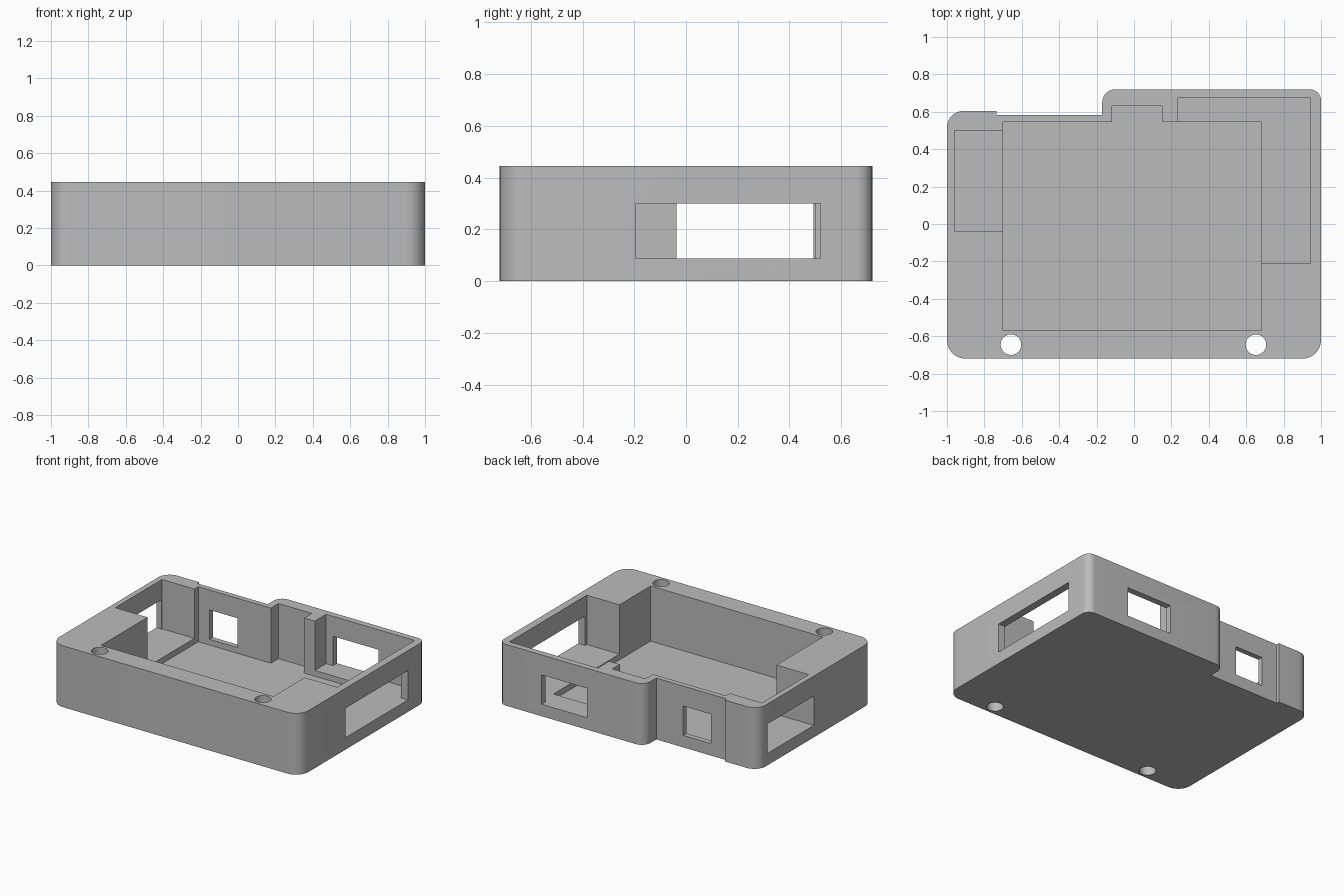
import bpy, bmesh, math

old = bpy.data.objects.get("Cube")
if old:
    bpy.data.objects.remove(old, do_unlink=True)

HEIGHT = 0.445
FLOOR, LEDGE, SLOT_TOP = 0.045, 0.087, 0.30

grey = bpy.data.materials.new("matte grey")
grey.use_nodes = True
colour = (0.5, 0.5, 0.5, 1)
grey.diffuse_color = colour
grey.node_tree.nodes["Principled BSDF"].inputs["Base Color"].default_value = colour


def prism(name, outline, z0, z1):
    """Extrude a closed counter-clockwise outline from z0 to z1."""
    bm = bmesh.new()
    base = bm.faces.new([bm.verts.new((x, y, z0)) for x, y in outline])
    top = bmesh.ops.extrude_face_region(bm, geom=[base])["geom"]
    verts = [v for v in top if isinstance(v, bmesh.types.BMVert)]
    bmesh.ops.translate(bm, verts=verts, vec=(0, 0, z1 - z0))
    bmesh.ops.recalc_face_normals(bm, faces=bm.faces)
    mesh = bpy.data.meshes.new(name)
    bm.to_mesh(mesh)
    bm.free()
    obj = bpy.data.objects.new(name, mesh)
    bpy.context.collection.objects.link(obj)
    mesh.materials.append(grey)
    return obj


def arc(cx, cy, r, start, end, steps=10):
    angles = [math.radians(start + (end - start) * i / steps) for i in range(steps + 1)]
    return [(cx + r * math.cos(a), cy + r * math.sin(a)) for a in angles]


def box(name, x0, x1, y0, y1, z0, z1):
    return prism(name, [(x0, y0), (x1, y0), (x1, y1), (x0, y1)], z0, z1)


# Outer shell with rounded corners and a stepped back
outline = (arc(-0.9, -0.62, 0.1, 180, 270) + arc(0.9, -0.62, 0.1, 270, 360)
           + arc(0.94, 0.66, 0.06, 0, 90) + arc(-0.10, 0.65, 0.07, 90, 180)
           + [(-0.17, 0.583), (-0.735, 0.583), (-0.735, 0.605)]
           + arc(-0.91, 0.515, 0.09, 90, 180))
case = prism("open_case", outline, 0, HEIGHT)

OVER = HEIGHT + 0.1
cutters = [
    # Main cavity and its back notch, then the raised side pockets
    box("main_cavity", -0.70, 0.683, -0.57, 0.545, FLOOR, OVER),
    box("back_notch", -0.118, 0.15, 0.4, 0.632, FLOOR, OVER),
    box("left_pocket", 0.235, 0.945, -0.212, 0.675, LEDGE, OVER),
    box("right_pocket", -0.96, -0.6, -0.037, 0.50, LEDGE, OVER),
    # Port openings in the sides and the back
    box("left_slot", 0.8, 1.1, -0.193, 0.52, LEDGE, SLOT_TOP),
    box("right_slot", -1.1, -0.8, -0.037, 0.493, LEDGE, SLOT_TOP),
    box("back_wide_window", 0.29, 0.655, 0.6, 0.8, LEDGE, SLOT_TOP),
    box("back_square_window", -0.61, -0.385, 0.5, 0.7, LEDGE, SLOT_TOP),
]
# Screw holes at the front
for x in (-0.658, 0.652):
    cutters.append(prism("screw_hole", arc(x, -0.645, 0.055, 0, 350, 35), -0.1, OVER))

bpy.context.view_layer.objects.active = case
for cutter in cutters:
    mod = case.modifiers.new(cutter.name, "BOOLEAN")
    mod.operation = "DIFFERENCE"
    mod.solver = "EXACT"
    mod.object = cutter
    bpy.ops.object.modifier_apply(modifier=mod.name)
    bpy.data.objects.remove(cutter, do_unlink=True)

bpy.ops.object.select_all(action="DESELECT")
case.select_set(True)
bpy.ops.object.shade_smooth_by_angle(angle=math.radians(30))
